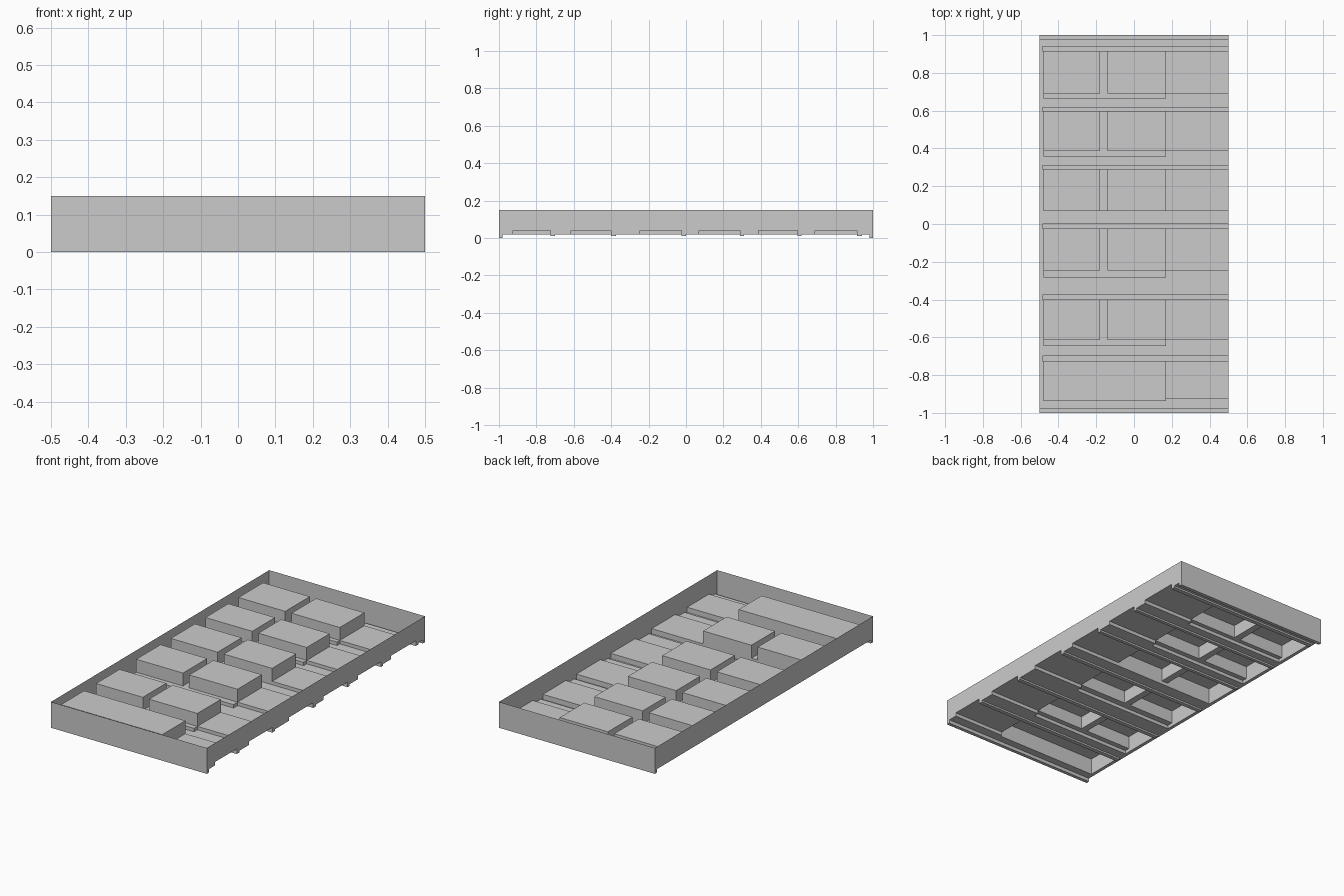
import bpy, bmesh

if "Cube" in bpy.data.objects:
    bpy.data.objects.remove(bpy.data.objects["Cube"])

RIM = 0.15      # top of the outer walls
FLOOR = 0.02    # general floor level
STEP = 0.04     # low steps
BLOCK = 0.115   # raised hollow blocks
GROOVE = 0.01   # grooves across the floor
LIP = 0.0       # end lips

# Each row: groove back, groove front, block front, platform front, split in two blocks
rows = [
    (0.94, 0.915, 0.69, 0.665, True),
    (0.617, 0.597, 0.387, 0.358, True),
    (0.31, 0.29, 0.07, 0.07, True),
    (0.0, -0.025, -0.247, -0.284, True),
    (-0.375, -0.40, -0.615, -0.645, True),
    (-0.70, -0.725, -0.936, -0.936, False),
]
xs = [-0.5, -0.485, -0.48, -0.18, -0.14, 0.17, 0.5]
ys = sorted({-1.0, -0.98, 0.98, 1.0, -0.925} | {v for r in rows for v in r[:4]})


def level(x, y):
    """Height of the formed sheet at a point."""
    if abs(y) > 0.98:
        return LIP
    for back, top, front, platform, split in rows:
        if top < y < back and x > -0.485:
            return GROOVE
        if platform < y < top and x > -0.48:
            if x > 0.17:                      # low step beside the right wall
                return STEP if y > max(front, -0.925) else FLOOR
            gap = split and -0.18 < x < -0.14
            return BLOCK if y > front and not gap else STEP
    return FLOOR


def finish(name, bm, mat):
    bmesh.ops.remove_doubles(bm, verts=bm.verts, dist=0.0001)
    bmesh.ops.dissolve_limit(bm, angle_limit=0.01, verts=bm.verts, edges=bm.edges)
    mesh = bpy.data.meshes.new(name)
    bm.to_mesh(mesh)
    bm.free()
    mesh.materials.append(mat)
    bpy.context.collection.objects.link(bpy.data.objects.new(name, mesh))


def quad(bm, *pts):
    bm.faces.new([bm.verts.new(p) for p in pts])


nx, ny = len(xs) - 1, len(ys) - 1


def cell(i, j):
    """Height of a cell; everything outside counts as the rim."""
    if i < 0 or j < 0 or i >= nx or j >= ny:
        return RIM
    return level((xs[i] + xs[i + 1]) / 2, (ys[j] + ys[j + 1]) / 2)


floor, rim = bmesh.new(), bmesh.new()

# Level faces of floor, steps, blocks and grooves
for i in range(nx):
    for j in range(ny):
        z = cell(i, j)
        quad(floor, (xs[i], ys[j], z), (xs[i + 1], ys[j], z),
             (xs[i + 1], ys[j + 1], z), (xs[i], ys[j + 1], z))

# Upright faces across x, with the outermost ones forming the side walls
for i in range(nx + 1):
    for j in range(ny):
        a, b = cell(i - 1, j), cell(i, j)
        if a != b:
            x, y0, y1 = xs[i], ys[j], ys[j + 1]
            quad(rim if i in (0, nx) else floor,
                 (x, y0, b), (x, y1, b), (x, y1, a), (x, y0, a))

# Upright faces across y, with the outermost ones forming the end walls
for j in range(ny + 1):
    for i in range(nx):
        a, b = cell(i, j - 1), cell(i, j)
        if a != b:
            y, x0, x1 = ys[j], xs[i], xs[i + 1]
            quad(rim if j in (0, ny) else floor,
                 (x1, y, b), (x0, y, b), (x0, y, a), (x1, y, a))

grey = bpy.data.materials.new("light_grey")
grey.diffuse_color = (0.6, 0.6, 0.6, 1)
grey.use_nodes = True
grey.node_tree.nodes["Principled BSDF"].inputs["Base Color"].default_value = grey.diffuse_color
finish("tray_floor", floor, grey)
finish("tray_walls", rim, grey)
